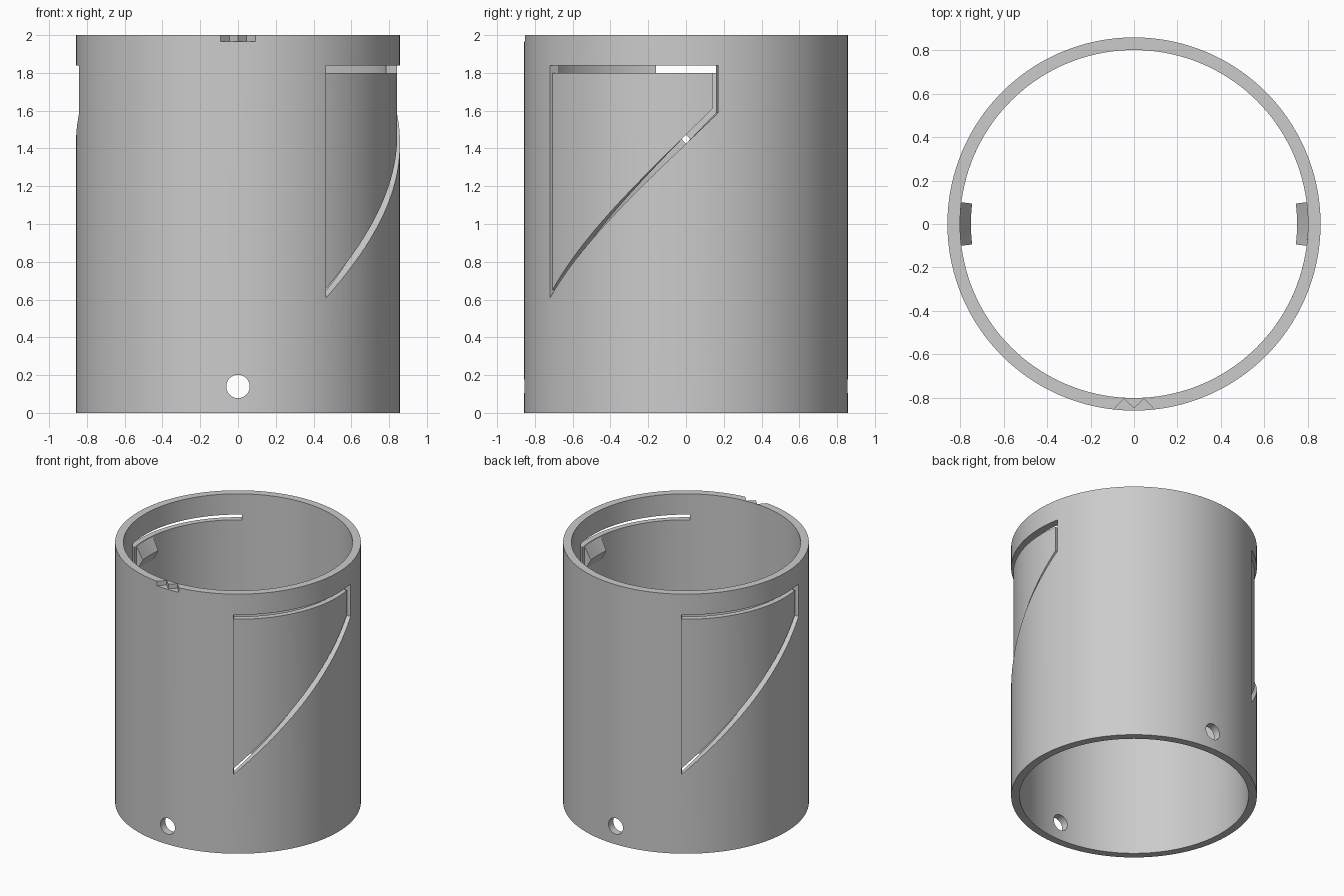
import bpy
import bmesh
from math import radians, pi, sin, cos, asin
from mathutils import Matrix

cube = bpy.data.objects.get("Cube")
if cube:
    bpy.data.objects.remove(cube)

R_OUT, R_IN, R_FLAP, HEIGHT = 0.858, 0.80, 0.843, 2.0
SEGMENTS = 144

grey = bpy.data.materials.new("plain grey")
grey.use_nodes = True
grey.diffuse_color = (0.6, 0.6, 0.6, 1)
grey.node_tree.nodes["Principled BSDF"].inputs["Base Color"].default_value = (0.6, 0.6, 0.6, 1)


def finish(name, bm, turn=0.0):
    bmesh.ops.transform(bm, matrix=Matrix.Rotation(turn, 4, "Z"), verts=bm.verts)
    bmesh.ops.recalc_face_normals(bm, faces=bm.faces)
    mesh = bpy.data.meshes.new(name)
    bm.to_mesh(mesh)
    bm.free()
    mesh.materials.append(grey)
    obj = bpy.data.objects.new(name, mesh)
    bpy.context.collection.objects.link(obj)
    return obj


def sweep(name, section, a0, a1, steps, turn=0.0):
    """Sweep a section around z; section(t) gives (radius, z) corners for t in 0..1."""
    bm = bmesh.new()
    closed = a1 - a0 > 2 * pi - 0.001
    rings = []
    for i in range(steps if closed else steps + 1):
        t = i / steps
        a = a0 + (a1 - a0) * t
        rings.append([bm.verts.new((r * cos(a), r * sin(a), z)) for r, z in section(t)])
    n = len(rings[0])
    pairs = list(zip(rings, rings[1:]))
    if closed:
        pairs.append((rings[-1], rings[0]))
    else:
        bm.faces.new(rings[0])
        bm.faces.new(rings[-1])
    for p, q in pairs:
        for k in range(n):
            m = (k + 1) % n
            bm.faces.new((p[k], p[m], q[m], q[k]))
    return finish(name, bm, turn)


def rect(r0, r1, z0, z1):
    return [(r0, z0), (r1, z0), (r1, z1), (r0, z1)]


def prism(name, outline, z0, z1):
    bm = bmesh.new()
    face = bm.faces.new([bm.verts.new((x, y, z0)) for x, y in outline])
    top = bmesh.ops.extrude_face_region(bm, geom=[face])["geom"]
    verts = [v for v in top if isinstance(v, bmesh.types.BMVert)]
    bmesh.ops.translate(bm, vec=(0, 0, z1 - z0), verts=verts)
    return finish(name, bm)


body = sweep("tube_wall", lambda t: rect(R_IN, R_OUT, 0, HEIGHT), 0, 2 * pi, SEGMENTS)
cutters = []
smooth = [body]

# Windows with a helical lower edge, each filled by a thinner hinged flap
HINGE, END = -asin(0.72 / R_OUT), asin(0.17 / R_OUT)
FLAP_END = asin(0.14 / R_FLAP)
for side, turn in (("left", 0), ("right", pi)):
    cutters.append(sweep(side + "_window_cutter",
                         lambda t: rect(0.7, 0.95, 0.61 + 0.98 * t, 1.84),
                         HINGE, END, 28, turn))
    smooth.append(sweep(side + "_flap",
                        lambda t: rect(R_IN, R_FLAP, 0.65 + 0.96 * t, 1.80),
                        HINGE, FLAP_END, 28, turn))
    # Wedge-shaped catch on the inside of the flap
    half = asin(0.1 / R_IN)
    smooth.append(sweep(side + "_catch",
                        lambda t: [(R_IN + 0.01, 1.79), (R_IN, 1.79), (0.75, 1.70),
                                   (R_IN, 1.61), (R_IN + 0.01, 1.61)],
                        -half, half, 6, turn))

# Round hole through front and back
bm = bmesh.new()
bmesh.ops.create_cone(bm, cap_ends=True, segments=40, radius1=0.062, radius2=0.062, depth=2.4,
                      matrix=Matrix.Translation((0, 0, 0.14)) @ Matrix.Rotation(radians(90), 4, "X"))
cutters.append(finish("pin_hole_cutter", bm))

# Pair of V notches in the front of the rim
for s, side in ((1, "left"), (-1, "right")):
    outline = [(0.0, -0.848), (s * 0.046, -0.803), (s * 0.11, -0.87), (0.0, -0.87)]
    cutters.append(prism(side + "_notch_cutter", outline, 1.965, 2.1))

for cutter in cutters:
    mod = body.modifiers.new(cutter.name, "BOOLEAN")
    mod.operation = "DIFFERENCE"
    mod.solver = "EXACT"
    mod.object = cutter
bpy.context.view_layer.update()

# Bake the cuts, then remove the cutters
graph = bpy.context.evaluated_depsgraph_get()
cut_mesh = bpy.data.meshes.new_from_object(body.evaluated_get(graph))
body.modifiers.clear()
body.data = cut_mesh
for cutter in cutters:
    bpy.data.objects.remove(cutter)

bpy.ops.object.select_all(action="DESELECT")
for obj in smooth:
    obj.select_set(True)
bpy.context.view_layer.objects.active = body
bpy.ops.object.shade_smooth_by_angle(angle=radians(20))
